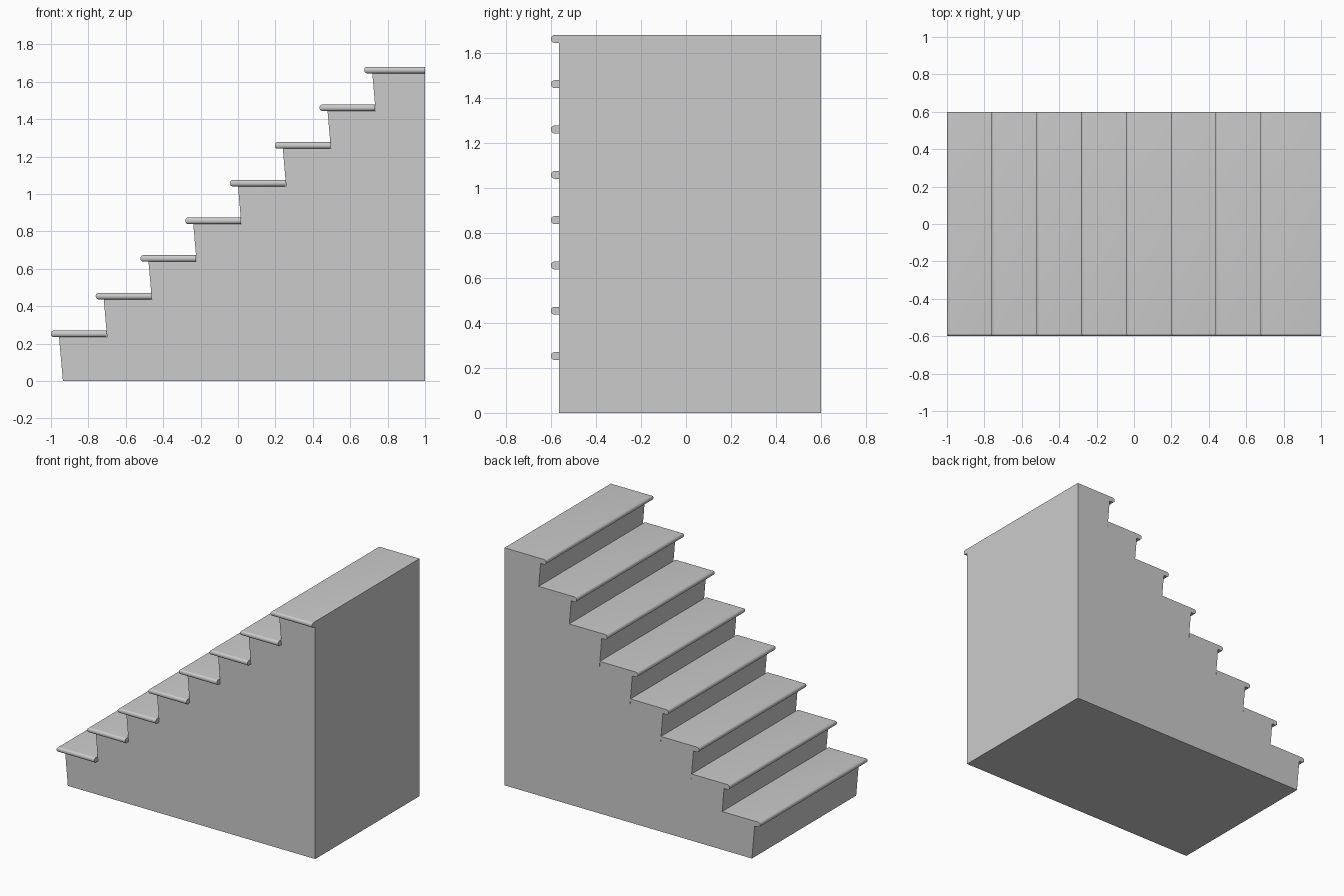
import bpy, bmesh

if "Cube" in bpy.data.objects:
    bpy.data.objects.remove(bpy.data.objects["Cube"])

STEPS = 8
RUN, RISE = 0.2393, 0.2014
THICK = 0.035
Y_FRONT, Y_BODY, Y_BACK = -0.6, -0.565, 0.6
FIRST_UNDER = 0.235


def finish(name, bm):
    bmesh.ops.recalc_face_normals(bm, faces=bm.faces)
    mesh = bpy.data.meshes.new(name)
    bm.to_mesh(mesh)
    bm.free()
    obj = bpy.data.objects.new(name, mesh)
    bpy.context.collection.objects.link(obj)
    return obj


# Stair body: stepped side profile with slightly raked risers
profile = [(-0.936, 0)]
for i in range(STEPS):
    z = FIRST_UNDER + i * RISE
    profile.append((-0.957 + i * RUN, z))
    if i < STEPS - 1:
        profile.append((-0.957 + (i + 1) * RUN + 0.0175, z))
profile += [(1, FIRST_UNDER + (STEPS - 1) * RISE), (1, 0)]

bm = bmesh.new()
side = bm.faces.new([bm.verts.new((x, Y_BODY, z)) for x, z in profile])
ext = bmesh.ops.extrude_face_region(bm, geom=[side], use_keep_orig=True)
moved = [g for g in ext["geom"] if isinstance(g, bmesh.types.BMVert)]
bmesh.ops.translate(bm, verts=moved, vec=(0, Y_BACK - Y_BODY, 0))
finish("stair_body", bm)


# Treads: boards with a bullnose along the leading edge and the open side
def tread(name, x0, x1, z0):
    bm = bmesh.new()
    bmesh.ops.create_cube(bm, size=1)
    bmesh.ops.scale(bm, vec=(x1 - x0, Y_BACK - Y_FRONT, THICK), verts=bm.verts)
    bmesh.ops.translate(bm, vec=((x0 + x1) / 2, 0, z0 + THICK / 2), verts=bm.verts)

    def on_nose(e):
        a, b = (v.co for v in e.verts)
        level = abs(a.z - b.z) < 1e-5
        lead = max(abs(a.x - x0), abs(b.x - x0)) < 1e-5
        open_side = max(abs(a.y - Y_FRONT), abs(b.y - Y_FRONT)) < 1e-5
        return level and (lead or open_side)

    bmesh.ops.bevel(bm, geom=[e for e in bm.edges if on_nose(e)], offset=0.016,
                    offset_type='OFFSET', segments=5, profile=0.5, affect='EDGES')
    obj = finish(name, bm)
    bpy.ops.object.select_all(action='DESELECT')
    obj.select_set(True)
    bpy.context.view_layer.objects.active = obj
    bpy.ops.object.shade_smooth_by_angle(angle=0.6)


for i in range(STEPS):
    x0 = -1 + i * RUN
    x1 = 1 if i == STEPS - 1 else x0 + 0.297
    tread(f"tread_{i + 1}", x0, x1, FIRST_UNDER + i * RISE)
